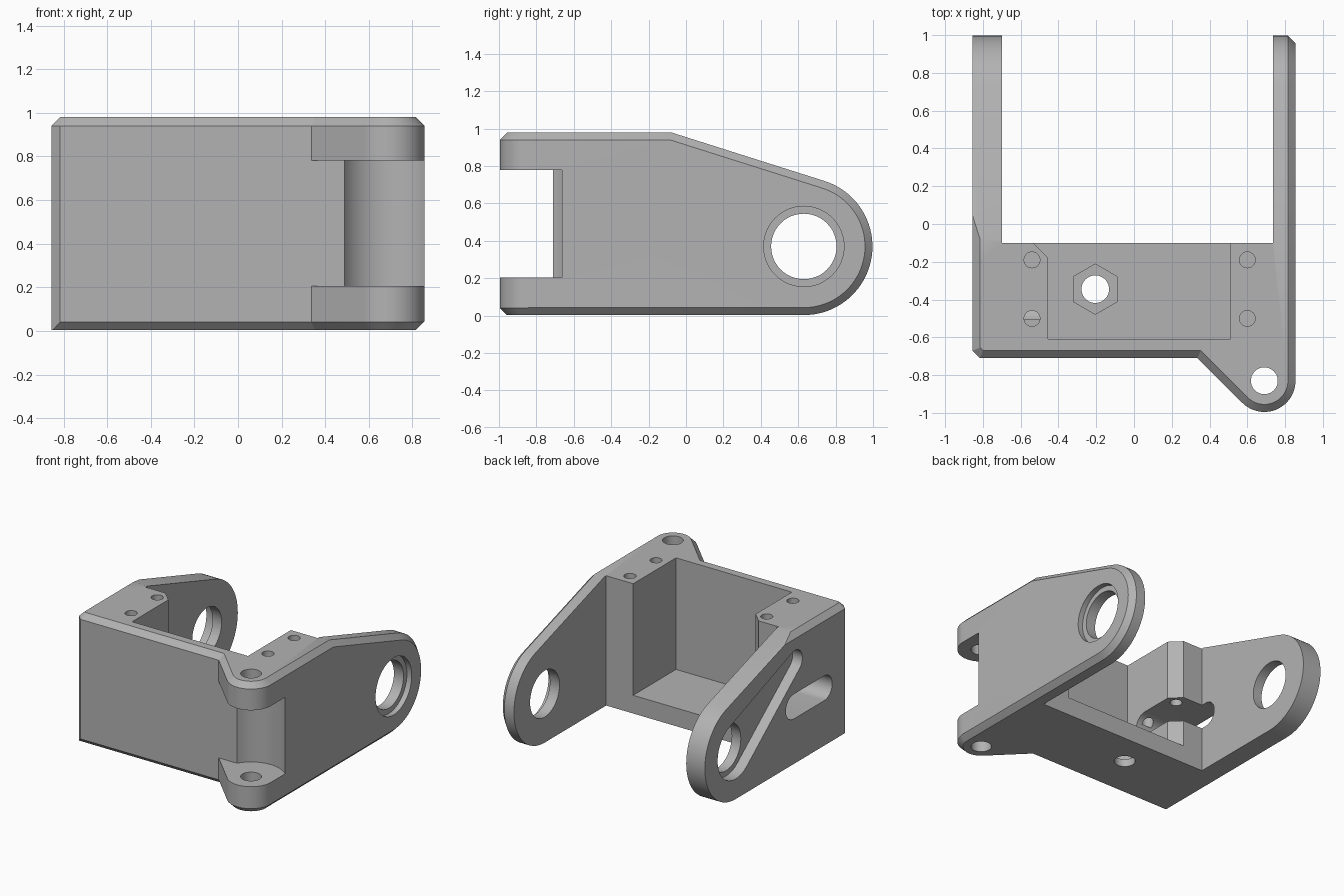
import bpy, bmesh, math
from mathutils import Vector

if "Cube" in bpy.data.objects:
    bpy.data.objects.remove(bpy.data.objects["Cube"])

C = 0.04                      # chamfer size
PIVOT = (0.63, 0.37)          # arm pivot (y, z)
LUG = (0.69, -0.83)           # hinge lug centre (x, y)

metal = bpy.data.materials.new("plain_grey")
metal.diffuse_color = (0.45, 0.45, 0.45, 1)
metal.use_nodes = True
metal.node_tree.nodes["Principled BSDF"].inputs["Base Color"].default_value = metal.diffuse_color


def arc(c, r, a0, a1, n):
    """Points on an arc, angles in degrees."""
    return [(c[0] + r * math.cos(math.radians(a0 + (a1 - a0) * i / n)),
             c[1] + r * math.sin(math.radians(a0 + (a1 - a0) * i / n))) for i in range(n + 1)]


def circle(c, r, n=48):
    return arc(c, r, 0, 360, n)[:-1]


def loft(name, layers, axis):
    """Solid through matching outlines; layers = [(height, outline)], along x or z."""
    bm = bmesh.new()
    rings = []
    for h, pts in layers:
        co = [(h, p, q) if axis == "x" else (p, q, h) for p, q in pts]
        rings.append([bm.verts.new(v) for v in co])
    n = len(rings[0])
    for a, b in zip(rings, rings[1:]):
        for i in range(n):
            j = (i + 1) % n
            bm.faces.new((a[i], a[j], b[j], b[i]))
    bm.faces.new(rings[0][::-1])
    bm.faces.new(rings[-1])
    bmesh.ops.recalc_face_normals(bm, faces=bm.faces)
    me = bpy.data.meshes.new(name)
    bm.to_mesh(me)
    bm.free()
    me.materials.append(metal)
    ob = bpy.data.objects.new(name, me)
    bpy.context.collection.objects.link(ob)
    return ob


def prism(name, pts, lo, hi, axis="z"):
    return loft(name, [(lo, pts), (hi, pts)], axis)


def boolean(target, tool, op="DIFFERENCE"):
    m = target.modifiers.new(tool.name, "BOOLEAN")
    m.operation, m.solver, m.object = op, "EXACT", tool
    bpy.context.view_layer.objects.active = target
    bpy.ops.object.modifier_apply(modifier=m.name)
    bpy.data.objects.remove(tool, do_unlink=True)


def rect(x0, y0, x1, y1):
    return [(x0, y0), (x1, y0), (x1, y1), (x0, y1)]


# Plan outline with hinge lug, inset by c; left side inset separately
def plan(c, cl, k):
    r, yf, xl = 0.165 - c, -0.71 + c, -0.855 + cl
    lug = arc(LUG, r, 225, 360, 24)
    tx, ty = lug[0]
    return ([(xl, 1.3), (xl, yf + k), (xl + k, yf), (tx - (yf - ty), yf)]
            + lug + [(0.855 - c, 1.3)])


# Side outline (y, z) of the arms, inset by c
def side(c):
    r = 0.367 - c
    top = 0.98 - c
    # tangent from the top corner to the rounded arm end
    cy = -0.08 - c * 0.15
    dy, dz = cy - PIVOT[0], top - PIVOT[1]
    ang = math.degrees(math.atan2(dz, dy) - math.acos(r / math.hypot(dy, dz)))
    return [(-1.3, PIVOT[1] - r), (PIVOT[0], PIVOT[1] - r)] + \
        arc(PIVOT, r, -90, ang, 40)[1:] + [(cy, top), (-1.3, top)]


bracket = loft("bracket", [(0, plan(C, 0, 0.001)), (C, plan(0, 0, C)),
                           (0.98 - C, plan(0, 0, C)), (0.98, plan(C, C, 0.016))], "z")
envelope = loft("side_envelope", [(-1.0, side(0)), (0.855 - C, side(0)), (0.855, side(C))], "x")
boolean(bracket, envelope, "INTERSECT")

# Space between the arms, and the open-backed pocket
boolean(bracket, prism("arm_gap", rect(-0.70, -0.10, 0.735, 1.4), -0.2, 1.2))
pocket = [(-0.455, -0.61), (0.51, -0.61), (0.51, 0.0), (-0.535, 0.0), (-0.535, -0.10), (-0.455, -0.178)]
boolean(bracket, prism("pocket", pocket, 0.14, 1.2))

# Hinge clearance between the two lugs
a = math.degrees(math.asin(0.12 / 0.235))
gap = [(0.2, -1.2), (0.2, -0.71)] + arc(LUG, 0.235, 180 - a, 25, 28) + [(1.0, -0.73), (1.0, -1.2)]
boolean(bracket, prism("hinge_clearance", gap, 0.205, 0.78))
boolean(bracket, prism("hinge_pin_hole", circle(LUG, 0.071), -0.2, 1.2))

# Screw holes in the top
for x in (-0.54, 0.60):
    for y in (-0.19, -0.50):
        boolean(bracket, prism("screw_hole", circle((x, y), 0.042, 24), 0.48, 1.2))

# Nut recess and bolt hole in the floor
nut = (-0.205, -0.345)
boolean(bracket, prism("nut_recess", arc(nut, 0.133, 30, 330, 5), 0.06, 0.3))
boolean(bracket, prism("bolt_hole", circle(nut, 0.073), -0.2, 0.3))

# Pivot holes through both arms, with outer counterbore on the right
boolean(bracket, prism("pivot_hole", circle(PIVOT, 0.175), -1.0, 1.0, "x"))
boolean(bracket, prism("counterbore", circle(PIVOT, 0.215), 0.815, 1.0, "x"))

# Tapered groove on the left arm, running up from the pivot
end, r0, r1 = (-0.075, 0.765), 0.215, 0.088
d = Vector(end) - Vector(PIVOT)
t = math.degrees(math.atan2(d.y, d.x))
b = math.degrees(math.acos((r0 - r1) / d.length))
groove = arc(end, r1, t - b, t + b, 20) + arc(PIVOT, r0, t + b, t + 360 - b, 36)
boolean(bracket, prism("arm_groove", groove, -1.0, -0.775, "x"))

# Cable slot through the left wall into the pocket
slot = arc((-0.425, 0.435), 0.093, 90, 270, 20) + arc((-0.06, 0.435), 0.093, -90, 90, 20)
boolean(bracket, prism("cable_slot", slot, -1.0, -0.30, "x"))

bpy.ops.object.select_all(action="DESELECT")
bracket.select_set(True)
bpy.context.view_layer.objects.active = bracket
bpy.ops.object.shade_smooth_by_angle(angle=math.radians(25))
